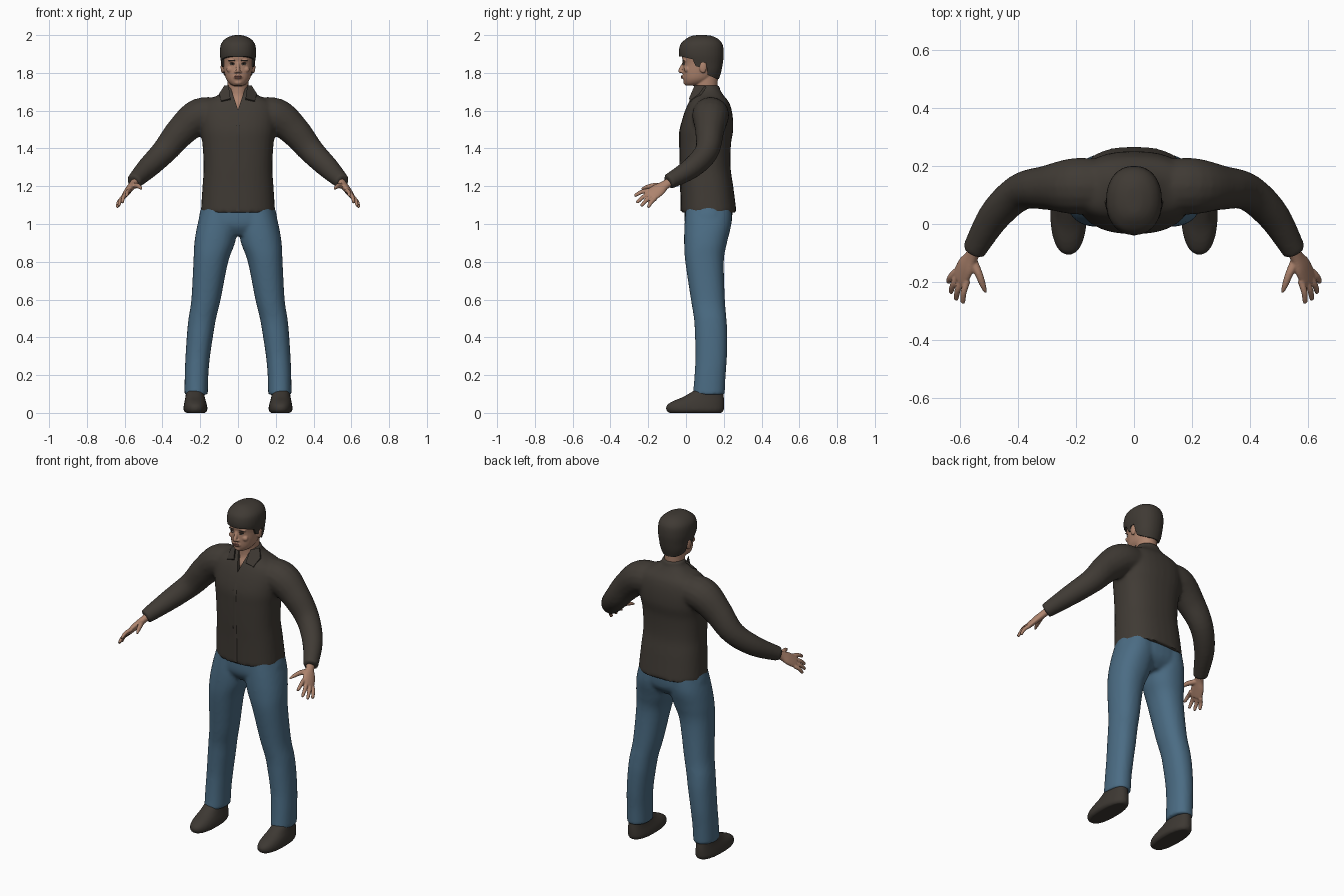
import bpy, bmesh, math
from mathutils import Vector, Matrix

cube = bpy.data.objects.get("Cube")
if cube:
    bpy.data.objects.remove(cube, do_unlink=True)


def material(name, rgb):
    m = bpy.data.materials.new(name)
    m.use_nodes = True
    m.diffuse_color = (*rgb, 1)
    bsdf = next(n for n in m.node_tree.nodes if n.type == 'BSDF_PRINCIPLED')
    bsdf.inputs["Base Color"].default_value = (*rgb, 1)
    return m


SKIN = material("skin", (0.42, 0.23, 0.155))
LIP = material("lip", (0.3, 0.13, 0.1))
HAIR = material("dark hair", (0.05, 0.042, 0.034))
SHIRT = material("dark brown cloth", (0.051, 0.043, 0.035))
DENIM = material("blue denim", (0.07, 0.15, 0.23))
LEATHER = material("shoe leather", (0.047, 0.04, 0.033))
EYE = material("eye white", (0.45, 0.38, 0.33))
PUPIL = material("dark iris", (0.025, 0.018, 0.014))


def spline(rows, steps=5):
    """Catmull-Rom interpolation of rows of numbers."""
    out = []
    for i in range(len(rows) - 1):
        quad = [rows[max(i - 1, 0)], rows[i], rows[i + 1], rows[min(i + 2, len(rows) - 1)]]
        for s in range(steps):
            t = s / steps
            out.append([0.5 * (2 * b + (c - a) * t + (2 * a - 5 * b + 4 * c - d) * t * t
                               + (3 * b - a - 3 * c + d) * t ** 3) for a, b, c, d in zip(*quad)])
    return out + [list(rows[-1])]


def skin_rings(bm, rings):
    rings = [[bm.verts.new(p) for p in ring] for ring in rings]
    n = len(rings[0])
    for r, q in zip(rings, rings[1:]):
        for i in range(n):
            bm.faces.new((r[i], r[(i + 1) % n], q[(i + 1) % n], q[i]))
    bm.faces.new(rings[0])
    bm.faces.new(rings[-1])


def unit_ring(power, n=32):
    for i in range(n):
        a = math.tau * i / n
        c, s = math.cos(a), math.sin(a)
        yield (math.copysign(abs(c) ** (2 / power), c), math.copysign(abs(s) ** (2 / power), s))


def stack(bm, rows, side=1, power=2.0):
    """Level sections, each given as z, x min, x max, y min, y max."""
    skin_rings(bm, [[(side * ((x0 + x1) / 2 + u * (x1 - x0) / 2), (y0 + y1) / 2 + v * (y1 - y0) / 2, z)
                     for u, v in unit_ring(power)] for z, x0, x1, y0, y1 in spline(rows)])


def tube(bm, rows, side=1, wide=(0, 1, 0)):
    """Sections across a path, each given as x, y, z, half width, half thickness."""
    rows = spline(rows)
    pts = [Vector(r[:3]) for r in rows]
    rings = []
    for i, r in enumerate(rows):
        t = (pts[min(i + 1, len(pts) - 1)] - pts[max(i - 1, 0)]).normalized()
        a = Vector(wide)
        a = (a - t * a.dot(t)).normalized()
        b = t.cross(a)
        ring = [pts[i] + a * u * r[3] + b * v * r[4] for u, v in unit_ring(2, 16)]
        rings.append([(side * p.x, p.y, p.z) for p in ring])
    skin_rings(bm, rings)


def ball(bm, centre, radii):
    bmesh.ops.create_uvsphere(bm, u_segments=16, v_segments=10, radius=1,
                              matrix=Matrix.Translation(centre) @ Matrix.Diagonal((*radii, 1)))


def prism(bm, points, offset):
    skin_rings(bm, [points, [tuple(Vector(p) + Vector(offset)) for p in points]])


def finish(bm, name, mat, voxel=0, smooth=0, cutter=None, angle=50):
    """Fuse, soften and cut the gathered parts into one object."""
    bmesh.ops.recalc_face_normals(bm, faces=bm.faces)
    me = bpy.data.meshes.new(name)
    bm.to_mesh(me)
    bm.free()
    ob = bpy.data.objects.new(name, me)
    bpy.context.collection.objects.link(ob)
    if voxel:
        mod = ob.modifiers.new("fuse", 'REMESH')
        mod.mode, mod.voxel_size = 'VOXEL', voxel
    if smooth:
        mod = ob.modifiers.new("soften", 'SMOOTH')
        mod.factor, mod.iterations = 0.5, smooth
    if cutter:
        mod = ob.modifiers.new("cut", 'BOOLEAN')
        mod.operation, mod.object, mod.solver = 'DIFFERENCE', cutter, 'EXACT'
    if ob.modifiers:
        dg = bpy.context.evaluated_depsgraph_get()
        ob.data = bpy.data.meshes.new_from_object(ob.evaluated_get(dg))
        ob.modifiers.clear()
    if cutter:
        bpy.data.objects.remove(cutter, do_unlink=True)
    ob.data.name = name
    ob.data.materials.clear()
    ob.data.materials.append(mat)
    bpy.ops.object.select_all(action='DESELECT')
    bpy.context.view_layer.objects.active = ob
    ob.select_set(True)
    bpy.ops.object.shade_smooth_by_angle(angle=math.radians(angle))
    return ob


def cutter_prism(points, offset):
    bm = bmesh.new()
    prism(bm, points, offset)
    ob = finish(bm, "cutter", SKIN)
    ob.hide_render = True
    return ob


# Shirt: torso, collar stand and sleeves fused, open at the throat
bm = bmesh.new()
stack(bm, [(1.06, -.197, .197, -.025, .268), (1.2, -.188, .188, -.028, .25), (1.3, -.182, .182, -.032, .236),
           (1.42, -.188, .188, -.034, .238), (1.5, -.2, .2, -.032, .25), (1.58, -.205, .205, -.012, .246),
           (1.64, -.185, .185, .012, .23), (1.68, -.11, .11, .035, .2), (1.71, -.07, .07, .05, .18)], power=2.4)
stack(bm, [(1.66, -.078, .078, .035, .19), (1.7, -.07, .07, .05, .182), (1.735, -.064, .064, .058, .178)])
for s in (1, -1):
    tube(bm, [(.08, .13, 1.58, .09, .085), (.2, .13, 1.572, .098, .095), (.3, .125, 1.492, .077, .082),
              (.39, .11, 1.385, .064, .068), (.478, .03, 1.297, .056, .058), (.553, -.095, 1.222, .041, .041)], s)
throat = cutter_prism([(-.048, -.1, 1.75), (.048, -.1, 1.75), (0, -.1, 1.605)], (0, .17, 0))
finish(bm, "shirt", SHIRT, .01, 5, throat)

# Collar flaps
bm = bmesh.new()
for s in (1, -1):
    prism(bm, [(s * x, y, z) for x, y, z in [(.05, .046, 1.735), (.073, .1, 1.732), (.1, .07, 1.69),
                                             (.088, .02, 1.652), (.04, .016, 1.665)]], (0, .008, -.008))
finish(bm, "collar_flaps", SHIRT, angle=30)

# Button placket down the chest
bm = bmesh.new()
stack(bm, [(1.07, -.012, .012, -.029, -.01), (1.2, -.012, .012, -.031, -.01), (1.42, -.012, .012, -.036, -.01),
           (1.5, -.012, .012, -.034, -.01), (1.6, -.01, .01, -.004, .02)], power=4)
finish(bm, "shirt_placket", SHIRT)

# Jeans: hips and two legs fused
bm = bmesh.new()
stack(bm, [(.94, -.1, .1, .03, .19), (1.0, -.205, .205, -.006, .24), (1.12, -.185, .185, -.005, .245)], power=2.3)
for s in (1, -1):
    stack(bm, [(.095, .16, .283, .036, .205), (.2, .157, .282, .045, .21), (.3, .148, .278, .05, .217),
               (.42, .13, .27, .047, .219), (.5, .116, .262, .042, .214), (.6, .092, .247, .026, .206),
               (.8, .052, .236, -.004, .2), (.9, .016, .231, -.01, .217), (1.0, .0, .214, -.008, .24),
               (1.1, .01, .185, 0, .24)], s, 2.2)
finish(bm, "jeans", DENIM, .01, 5)

# Shoes
bm = bmesh.new()
for s in (1, -1):
    stack(bm, [(0, .172, .278, -.092, .19), (.015, .162, .288, -.105, .2), (.04, .164, .287, -.102, .202),
               (.062, .17, .283, -.07, .202), (.085, .176, .278, -.015, .2), (.12, .182, .274, .045, .196)], s, 2.3)
finish(bm, "shoes", LEATHER, .008, 3)

# Hands: palm, four fingers and thumb
ACROSS = (-.05, -.075, .06)
bm = bmesh.new()
for s in (1, -1):
    tube(bm, [(.535, -.065, 1.235, .027, .022), (.558, -.11, 1.207, .026, .02), (.578, -.145, 1.182, .039, .019),
              (.597, -.182, 1.155, .04, .015), (.602, -.191, 1.148, .032, .012)], s, ACROSS)
    for base, tip in [((.574, -.195, 1.178), (.59, -.274, 1.15)), ((.59, -.19, 1.162), (.614, -.262, 1.113)),
                      ((.604, -.178, 1.147), (.632, -.238, 1.096)), ((.613, -.163, 1.135), (.641, -.202, 1.088))]:
        b, t = Vector(base), Vector(tip)
        bend = b.lerp(t, .5) + Vector((.004, 0, .006))
        tube(bm, [(*b, .012, .012), (*bend, .011, .0105), (*b.lerp(t, .92), .009, .008), (*t, .004, .004)], s, ACROSS)
    tube(bm, [(.56, -.12, 1.2, .018, .016), (.535, -.17, 1.203, .014, .014), (.52, -.21, 1.195, .011, .01),
              (.51, -.236, 1.185, .005, .005)], s)
finish(bm, "hands", SKIN, .004, 3)

# Head and neck with nose, brow, chin and ears
bm = bmesh.new()
stack(bm, [(1.732, -.024, .024, .0, .06), (1.745, -.046, .046, -.008, .1), (1.77, -.064, .064, -.015, .14),
           (1.81, -.074, .074, -.017, .165), (1.85, -.079, .079, -.016, .18), (1.9, -.085, .085, -.022, .185),
           (1.95, -.076, .076, -.005, .178), (1.985, -.03, .03, .04, .12)], power=2.2)
stack(bm, [(1.57, -.05, .05, .022, .15), (1.64, -.056, .056, .03, .16), (1.69, -.054, .054, .047, .165),
           (1.8, -.056, .056, .04, .17)])
tube(bm, [(0, -.01, 1.856, .009, .008), (0, -.02, 1.835, .009, .009), (0, -.03, 1.812, .012, .011),
          (0, -.026, 1.803, .012, .007)], wide=(1, 0, 0))
ball(bm, (0, -.001, 1.75), (.022, .013, .014))
ball(bm, (0, -.01, 1.778), (.026, .014, .013))
for s in (1, -1):
    ball(bm, (s * .011, -.02, 1.805), (.009, .011, .007))
    ball(bm, (s * .03, -.006, 1.866), (.024, .012, .008))
    ball(bm, (s * .042, .004, 1.818), (.02, .014, .016))
    ball(bm, (s * .082, .09, 1.83), (.01, .02, .032))
finish(bm, "head", SKIN, .004, 3)

# Hair: cap trimmed around the face and ears
bm = bmesh.new()
stack(bm, [(1.74, -.055, .055, .03, .165), (1.8, -.08, .08, 0, .185), (1.85, -.089, .089, -.022, .195),
           (1.9, -.096, .096, -.038, .2), (1.95, -.091, .091, -.03, .194), (1.98, -.068, .068, .0, .17),
           (1.996, -.035, .035, .03, .135), (2.0, -.012, .012, .06, .1)], power=2.2)
trim = cutter_prism([(-.2, y, z) for y, z in [(-.1, 1.882), (-.02, 1.886), (.035, 1.872), (.052, 1.835), (.074, 1.83),
                                              (.078, 1.856), (.106, 1.856), (.115, 1.79), (.16, 1.768), (.3, 1.755),
                                              (.3, 1.65), (-.1, 1.65)]], (.4, 0, 0))
finish(bm, "hair", HAIR, .006, 2, trim)

# Face details
for name, mat, z, y, x, radii in [("eyebrows", HAIR, 1.866, -.014, .031, (.02, .006, .0035)),
                                  ("eyes", EYE, 1.846, -.011, .03, (.013, .005, .005)),
                                  ("irises", PUPIL, 1.846, -.014, .03, (.006, .004, .005)),
                                  ("upper_eyelids", PUPIL, 1.852, -.011, .03, (.015, .006, .0022))]:
    bm = bmesh.new()
    for s in (1, -1):
        ball(bm, (s * x, y, z), radii)
    finish(bm, name, mat)
bm = bmesh.new()
ball(bm, (0, -.0215, 1.782), (.021, .005, .0045))
ball(bm, (0, -.021, 1.774), (.018, .006, .005))
finish(bm, "lips", LIP)
